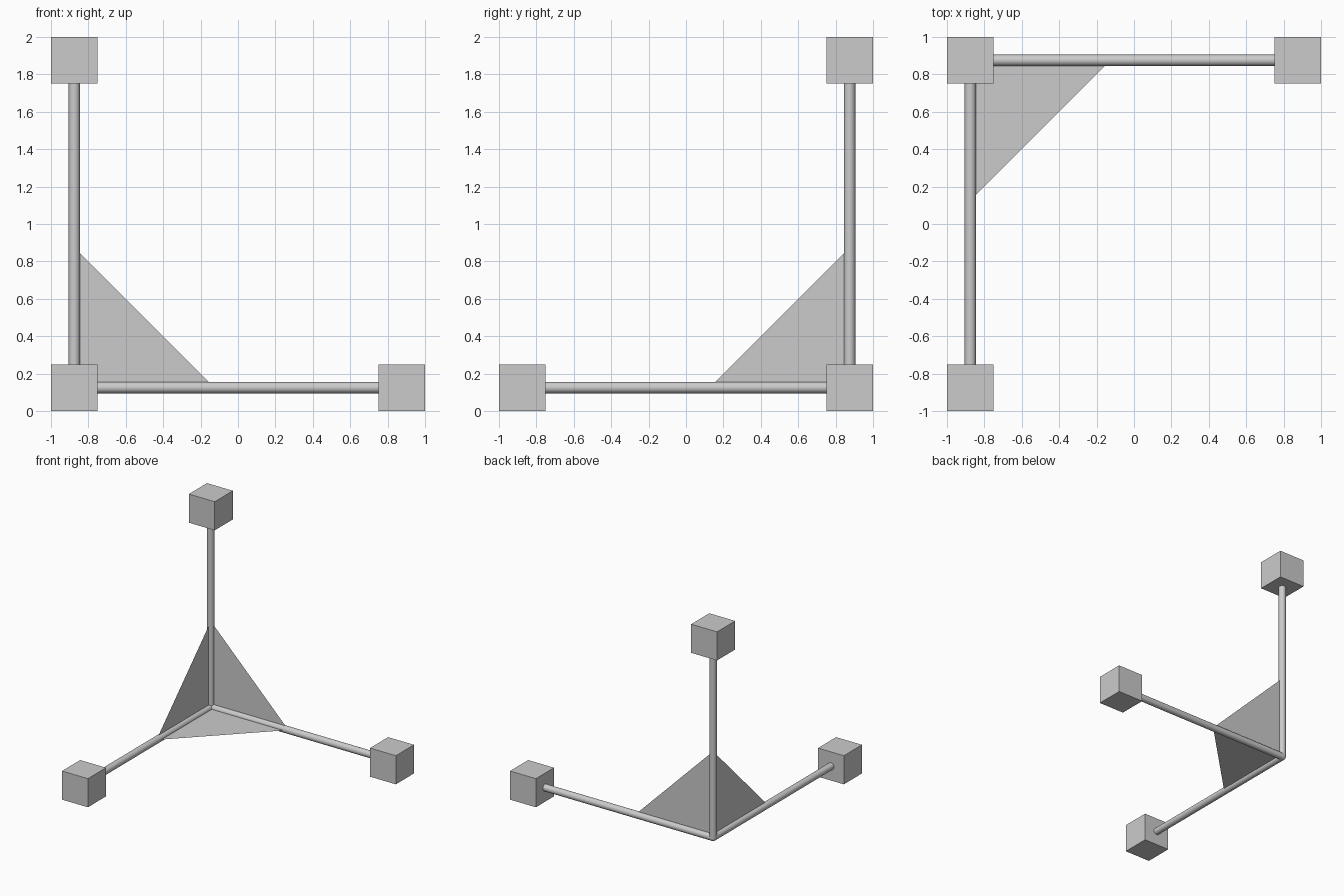
import bpy
from mathutils import Vector

if "Cube" in bpy.data.objects:
    bpy.data.objects.remove(bpy.data.objects["Cube"])

CORNER = Vector((-0.875, 0.875, 0.125))
LENGTH, RADIUS, CUBE, PANEL = 1.75, 0.03, 0.25, 0.75
AXES = {"x": Vector((1, 0, 0)), "y": Vector((0, -1, 0)), "z": Vector((0, 0, 1))}

# Rods from the shared corner, each with a cube on its end
for name, d in AXES.items():
    rod_len = LENGTH - CUBE / 2
    bpy.ops.mesh.primitive_cylinder_add(
        vertices=32, radius=RADIUS, depth=rod_len, location=CORNER + d * rod_len / 2,
        rotation=d.to_track_quat('Z', 'Y').to_euler())
    bpy.context.object.name = name + "_rod"
    bpy.ops.object.shade_smooth_by_angle()
    bpy.ops.mesh.primitive_cube_add(size=CUBE, location=CORNER + d * LENGTH)
    bpy.context.object.name = name + "_end_cube"

# Rounded joint where the rods meet
bpy.ops.mesh.primitive_uv_sphere_add(segments=32, ring_count=16, radius=RADIUS, location=CORNER)
bpy.context.object.name = "corner_joint"
bpy.ops.object.shade_smooth()

# Flat triangular panels between each pair of rods
for a, b in ("xy", "yz", "zx"):
    mesh = bpy.data.meshes.new(f"{a}{b}_panel")
    mesh.from_pydata([CORNER, CORNER + AXES[a] * PANEL, CORNER + AXES[b] * PANEL], [], [(0, 2, 1)])
    bpy.context.collection.objects.link(bpy.data.objects.new(mesh.name, mesh))
